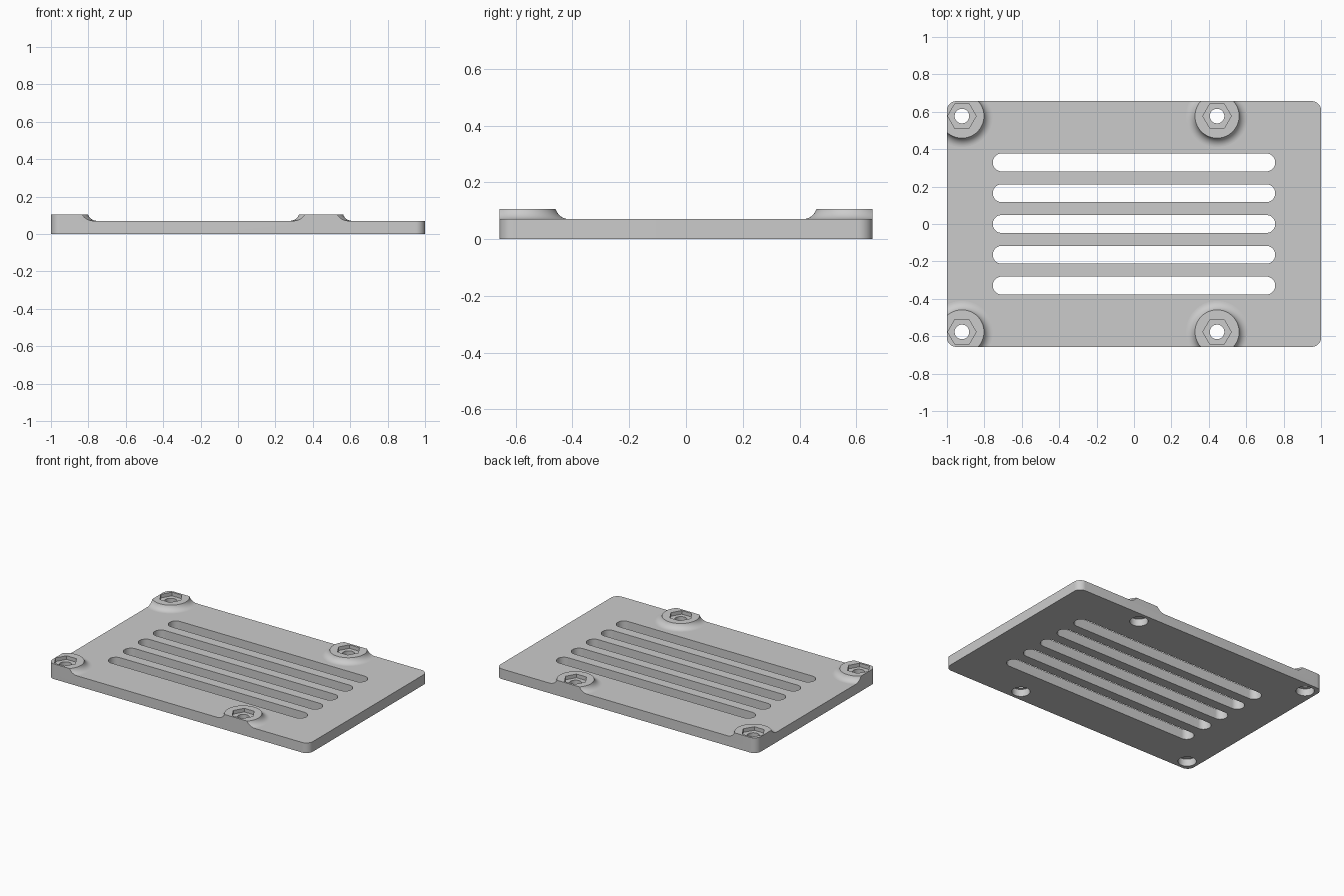
import bpy
import bmesh
from math import cos, sin, pi, acos

cube = bpy.data.objects.get("Cube")
if cube:
    bpy.data.objects.remove(cube, do_unlink=True)

HALF_X, HALF_Y, CORNER = 1.0, 0.657, 0.05
PLATE_TOP, BOSS_TOP = 0.07, 0.105
BOSSES = [(x, y) for x in (-0.92, 0.444) for y in (-0.577, 0.577)]

grey = bpy.data.materials.new("plain grey")
grey.use_nodes = True
COLOR = (0.6, 0.6, 0.6, 1)
grey.diffuse_color = COLOR
grey.node_tree.nodes["Principled BSDF"].inputs["Base Color"].default_value = COLOR


def finish(name, bm):
    bmesh.ops.recalc_face_normals(bm, faces=bm.faces)
    mesh = bpy.data.meshes.new(name)
    bm.to_mesh(mesh)
    bm.free()
    mesh.materials.append(grey)
    obj = bpy.data.objects.new(name, mesh)
    bpy.context.collection.objects.link(obj)
    return obj


def add_prism(bm, outline, z0, z1):
    low = [bm.verts.new((x, y, z0)) for x, y in outline]
    high = [bm.verts.new((x, y, z1)) for x, y in outline]
    bm.faces.new(low)
    bm.faces.new(high)
    n = len(outline)
    for i in range(n):
        j = (i + 1) % n
        bm.faces.new((low[i], low[j], high[j], high[i]))


def rounded_rect(cx, cy, hx, hy, r, steps=12):
    """Rectangle outline with an arc at each corner."""
    points = []
    for k, (sx, sy) in enumerate(((1, 1), (-1, 1), (-1, -1), (1, -1))):
        for i in range(steps + 1):
            a = (k + i / steps) * pi / 2
            p = (cx + sx * (hx - r) + r * cos(a), cy + sy * (hy - r) + r * sin(a))
            points.append(p)
    return points


def circle(cx, cy, r, n):
    return [(cx + r * cos(2 * pi * i / n), cy + r * sin(2 * pi * i / n)) for i in range(n)]


def prisms(name, outlines, z0, z1):
    bm = bmesh.new()
    for outline in outlines:
        add_prism(bm, outline, z0, z1)
    return finish(name, bm)


def combine(target, other, operation):
    mod = target.modifiers.new(operation, 'BOOLEAN')
    mod.operation, mod.solver, mod.object = operation, 'EXACT', other
    bpy.context.view_layer.objects.active = target
    bpy.ops.object.modifier_apply(modifier=mod.name)
    bpy.data.objects.remove(other, do_unlink=True)


# Oversized slab, trimmed to the outline later
plate = prisms("vent_plate", [[(-1.2, -1), (1.2, -1), (1.2, 1), (-1.2, 1)]], -0.1, PLATE_TOP)

# Raised bosses with a concave flare at the foot
FLARE, BOSS_R, SEGS = 0.05, 0.118, 64
sweep = acos(1 - (BOSS_TOP - PLATE_TOP) / FLARE)
foot = BOSS_R + FLARE * sin(sweep)
profile = [(foot, 0.03)]
for i in range(11):
    a = sweep * i / 10
    profile.append((foot - FLARE * sin(a), PLATE_TOP + FLARE * (1 - cos(a))))
bm = bmesh.new()
for cx, cy in BOSSES:
    rings = [[bm.verts.new((x, y, z)) for x, y in circle(cx, cy, r, SEGS)] for r, z in profile]
    bm.faces.new(rings[0])
    bm.faces.new(rings[-1])
    for a, b in zip(rings, rings[1:]):
        for i in range(SEGS):
            j = (i + 1) % SEGS
            bm.faces.new((a[i], a[j], b[j], b[i]))
combine(plate, finish("bosses", bm), 'UNION')

# Trim everything to the rounded outline
outline = rounded_rect(0, 0, HALF_X, HALF_Y, CORNER)
combine(plate, prisms("trim", [outline], 0, 0.3), 'INTERSECT')

# Vent slots
slots = [rounded_rect(0, 0.1645 * k, 0.755, 0.048, 0.0479) for k in range(-2, 3)]
combine(plate, prisms("slots", slots, -0.2, 0.3), 'DIFFERENCE')

# Screw holes, hexagonal nut pockets above and round recesses below
for name, radius, sides, z0, z1 in (("holes", 0.039, 40, -0.2, 0.3),
                                    ("nut_pockets", 0.076, 6, 0.08, 0.3),
                                    ("head_recesses", 0.058, 40, -0.2, 0.05)):
    cutters = [circle(x, y, radius, sides) for x, y in BOSSES]
    combine(plate, prisms(name, cutters, z0, z1), 'DIFFERENCE')

# Smooth curved walls, flat level faces
bpy.ops.object.select_all(action='DESELECT')
plate.select_set(True)
bpy.context.view_layer.objects.active = plate
bpy.ops.object.shade_smooth_by_angle(angle=pi / 6)
for poly in plate.data.polygons:
    if abs(poly.normal.z) > 0.9999:
        poly.use_smooth = False
